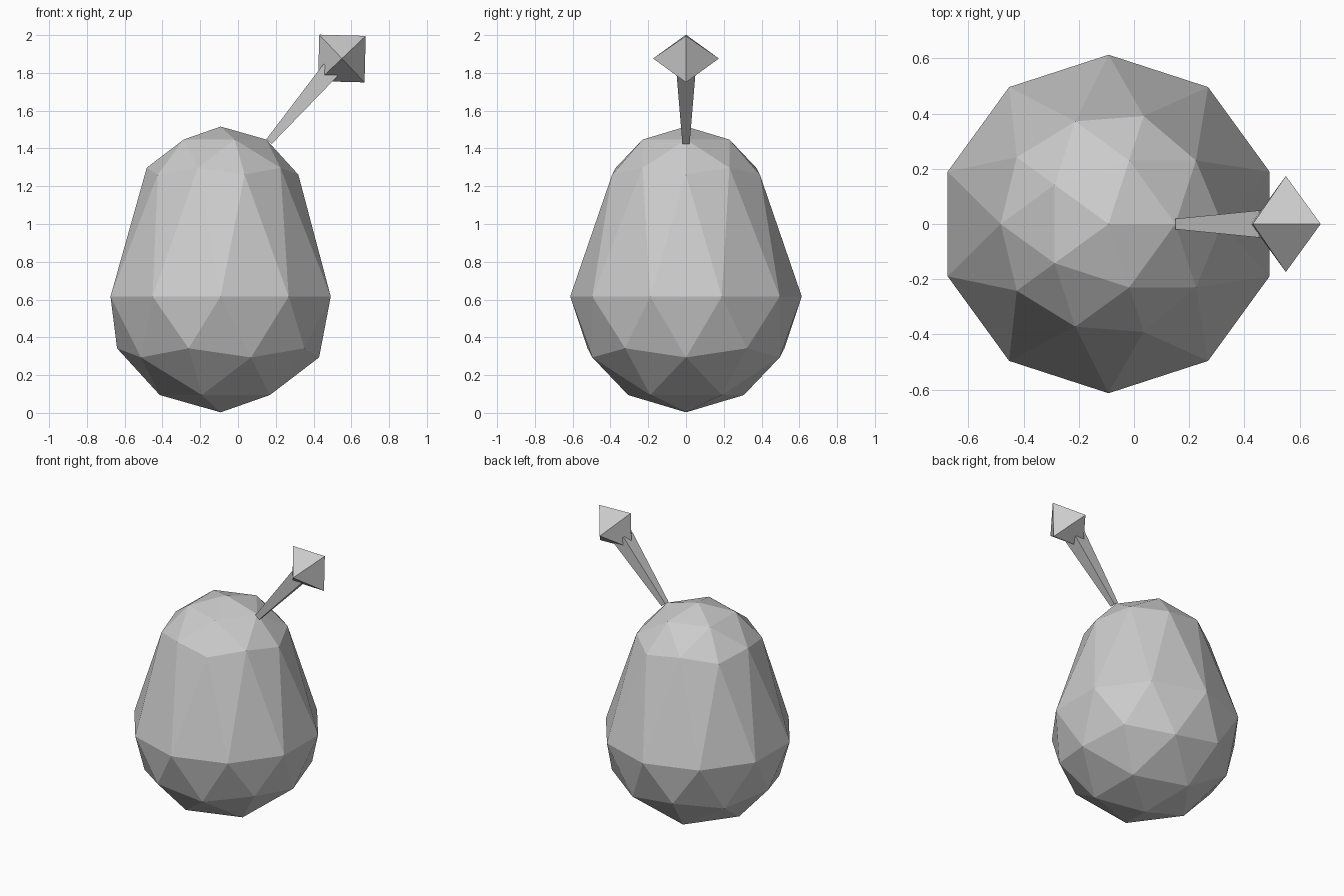
import bpy, bmesh
from math import radians, sqrt
from mathutils import Matrix, Vector

cube = bpy.data.objects.get("Cube")
if cube:
    bpy.data.objects.remove(cube, do_unlink=True)

grey = bpy.data.materials.new("plain grey")
grey.use_nodes = True
colour = (0.6, 0.6, 0.6, 1)
grey.diffuse_color = colour
grey.node_tree.nodes["Principled BSDF"].inputs["Base Color"].default_value = colour


def finish(name, bm):
    """Turn a bmesh into a flat-shaded grey object."""
    bmesh.ops.recalc_face_normals(bm, faces=bm.faces)
    mesh = bpy.data.meshes.new(name)
    bm.to_mesh(mesh)
    bm.free()
    mesh.materials.append(grey)
    obj = bpy.data.objects.new(name, mesh)
    bpy.context.collection.objects.link(obj)
    return obj


# Body: low-poly ball whose upper half is shrunk and lifted into a pear shape
RADIUS = 0.613
bm = bmesh.new()
bmesh.ops.create_icosphere(bm, subdivisions=2, radius=RADIUS)
for v in bm.verts:
    if v.co.z > 0.05:
        v.co = v.co * 0.75 + Vector((0, 0, 0.44))
bmesh.ops.translate(bm, verts=bm.verts, vec=(-0.092, 0, RADIUS + 0.003))
finish("body", bm)

# Stem: square bar that widens towards its upper end
start, end = Vector((0.164, 0, 1.436)), Vector((0.49, 0, 1.815))
axis = end - start
tilt = Vector((0, 0, 1)).rotation_difference(axis).to_matrix().to_4x4()
bm = bmesh.new()
bmesh.ops.create_cone(
    bm, cap_ends=True, segments=4, depth=axis.length,
    radius1=0.019 * sqrt(2), radius2=0.049 * sqrt(2),
    matrix=Matrix.Translation((start + end) / 2) @ tilt
    @ Matrix.Rotation(radians(45), 4, "Z"))
finish("stem", bm)

# Tip: octahedron with its points to the front and back
bm = bmesh.new()
bmesh.ops.create_uvsphere(
    bm, u_segments=4, v_segments=2, radius=0.174,
    matrix=Matrix.Translation((0.55, 0, 1.876))
    @ Matrix.Rotation(radians(46.5), 4, "Y")
    @ Matrix.Rotation(radians(90), 4, "X"))
finish("tip", bm)
